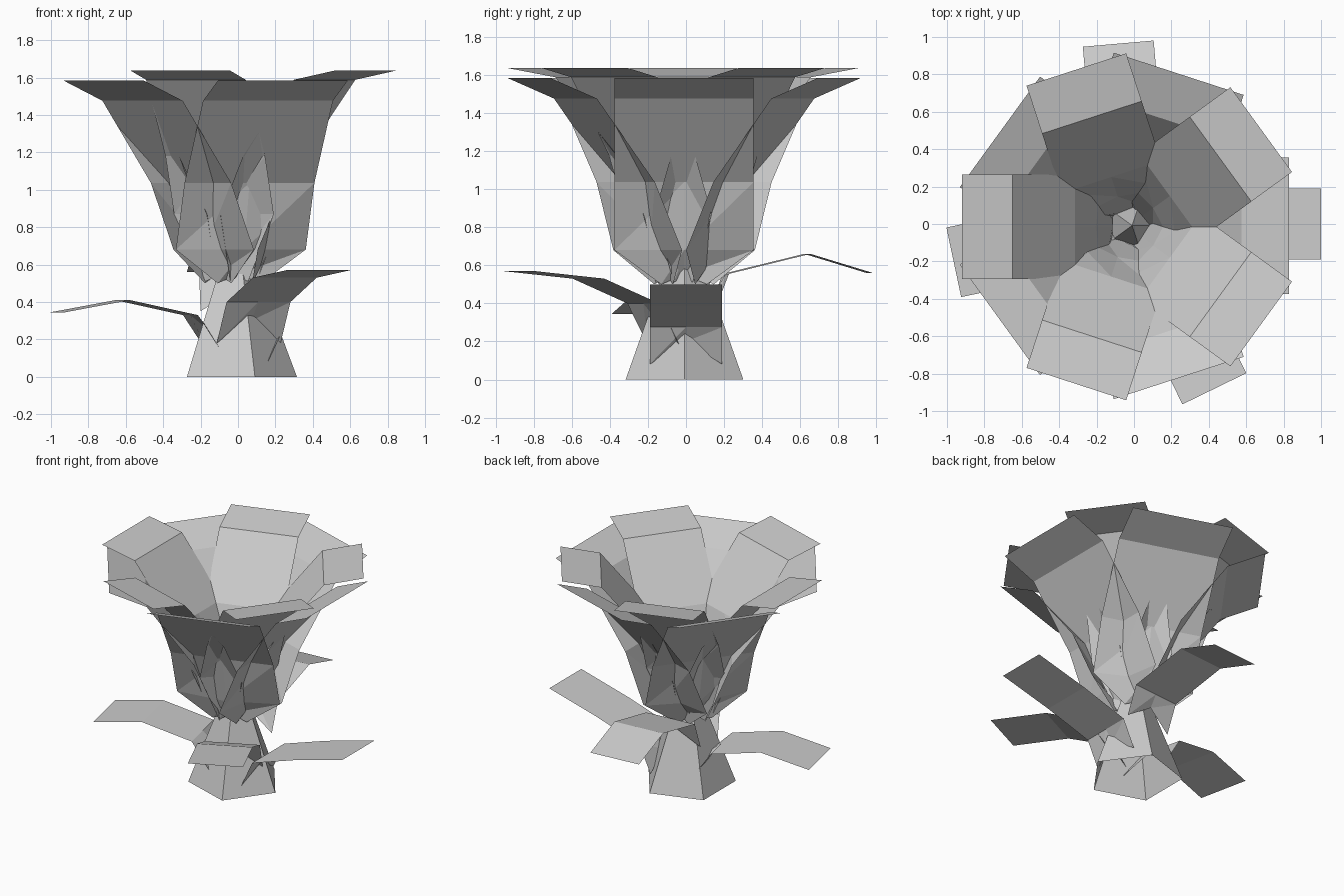
import bpy, bmesh, math

if "Cube" in bpy.data.objects:
    bpy.data.objects.remove(bpy.data.objects["Cube"])

grey = bpy.data.materials.new("plain grey")
grey.diffuse_color = (0.6, 0.6, 0.6, 1)
grey.use_nodes = True
grey.node_tree.nodes["Principled BSDF"].inputs["Base Color"].default_value = grey.diffuse_color


def finish(name, bm):
    me = bpy.data.meshes.new(name)
    bm.to_mesh(me)
    bm.free()
    me.materials.append(grey)
    ob = bpy.data.objects.new(name, me)
    bpy.context.collection.objects.link(ob)
    return ob


def blade(name, angle, rows, centre):
    """Thin two-column strip pointing outwards.
    Each row: half width, edge radius, edge height, middle radius, middle height."""
    a = math.radians(angle)
    c, s = math.cos(a), math.sin(a)
    bm = bmesh.new()
    grid = []
    for w, re, ze, rm, zm in rows:
        line = []
        for t, r, z in ((-w, re, ze), (0, rm, zm), (w, re, ze)):
            line.append(bm.verts.new((centre[0] + r * c - t * s,
                                      centre[1] + r * s + t * c, z)))
        grid.append(line)
    for lo, hi in zip(grid, grid[1:]):
        for j in (0, 1):
            bm.faces.new((lo[j], lo[j + 1], hi[j + 1]))
            bm.faces.new((lo[j], hi[j + 1], hi[j]))
    finish(name, bm)


# five wide outer petals and five narrower inner petals
outer = [(0.12, 0.10, 0.50, 0.10, 0.55), (0.365, 0.13, 0.68, 0.19, 0.68),
         (0.365, 0.28, 1.037, 0.28, 1.037), (0.365, 0.60, 1.476, 0.60, 1.476),
         (0.365, 0.855, 1.583, 0.855, 1.583)]
inner = [(0.12, 0.08, 0.51, 0.08, 0.56), (0.28, 0.13, 0.87, 0.17, 0.87),
         (0.28, 0.28, 1.18, 0.28, 1.18), (0.28, 0.615, 1.588, 0.615, 1.588),
         (0.28, 0.884, 1.637, 0.884, 1.637)]
for i in range(5):
    blade(f"outer_petal_{i + 1}", 72 * i, outer, (-0.025, -0.01))
    blade(f"inner_petal_{i + 1}", 72 * i + 36, inner, (-0.035, -0.015))

# four leaves: angle, then radius and height of base, bend, ridge and tip
leaves = [(0, (0.16, 0.08), (0.25, 0.275), (0.60, 0.39), (1.00, 0.50)),
          (95, (0.13, 0.35), (0.21, 0.555), (0.64, 0.66), (0.968, 0.56)),
          (192, (0.12, 0.12), (0.26, 0.33), (0.63, 0.41), (0.985, 0.345)),
          (-64, (0.13, 0.18), (0.25, 0.40), (0.57, 0.53), (0.98, 0.57))]
for i, (ang, base, *rest) in enumerate(leaves):
    rows = [(0.19, base[0], base[1], base[0] + 0.03, base[1] + 0.12)]
    rows += [(0.19, r, z, r, z) for r, z in rest]
    blade(f"leaf_{i + 1}", ang, rows, (0, 0))

# five-sided tapering stem, open underneath
bm = bmesh.new()
ring = [bm.verts.new((-0.01 + 0.325 * math.cos(k * math.tau / 5),
                      -0.008 + 0.325 * math.sin(k * math.tau / 5), 0)) for k in range(5)]
apex = bm.verts.new((-0.01, -0.008, 0.87))
for k in range(5):
    bm.faces.new((ring[k], ring[(k + 1) % 5], apex))
finish("stem", bm)
